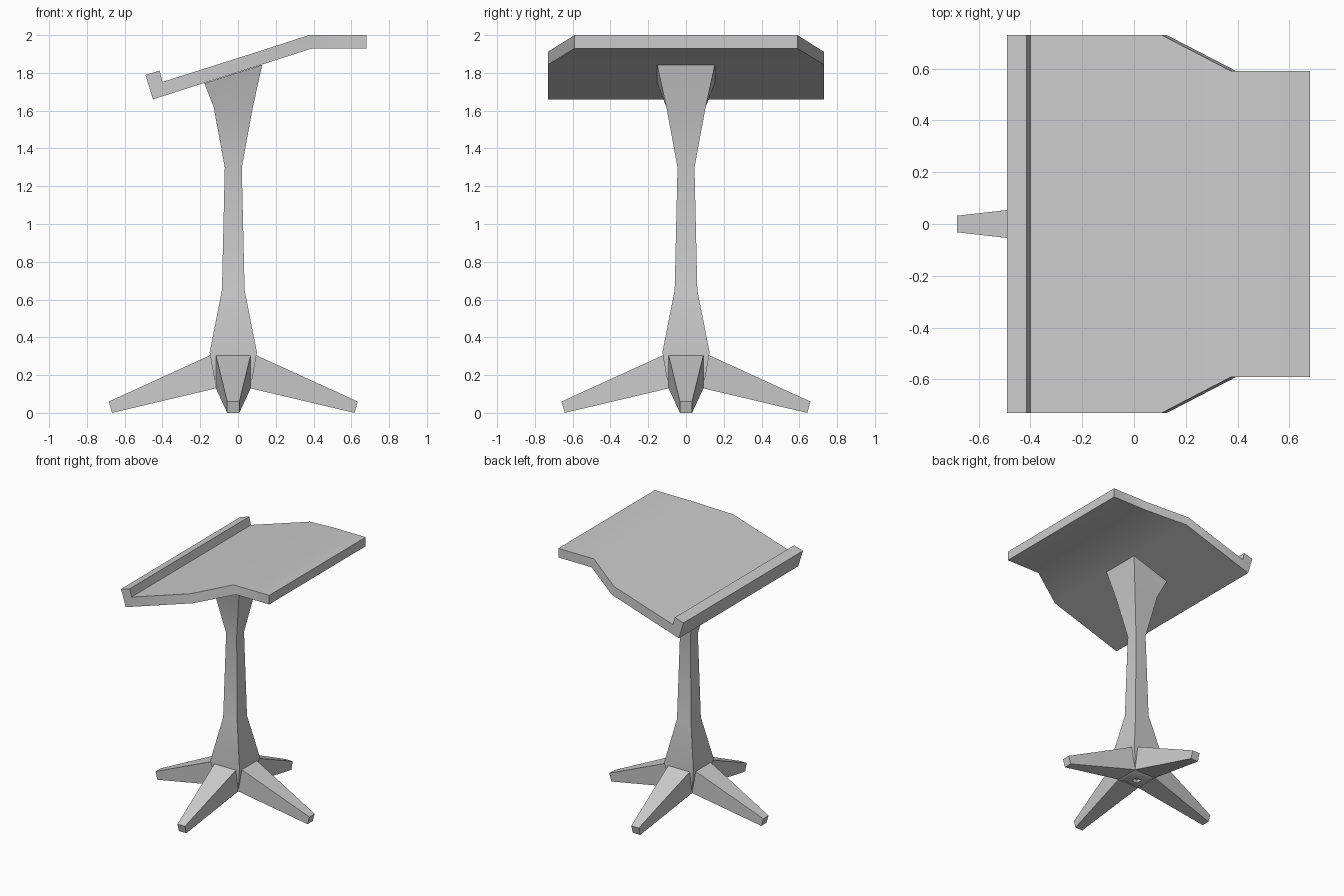
import bpy, bmesh, math
from mathutils import Matrix, Vector

cube = bpy.data.objects.get("Cube")
if cube:
    bpy.data.objects.remove(cube, do_unlink=True)

grey = bpy.data.materials.new("plain grey")
grey.use_nodes = True
colour = (0.6, 0.6, 0.6, 1)
grey.diffuse_color = colour
grey.node_tree.nodes["Principled BSDF"].inputs["Base Color"].default_value = colour

AXIS_X = -0.025  # the stand sits slightly off the desk centre


def finish(name, bm):
    bmesh.ops.recalc_face_normals(bm, faces=bm.faces[:])
    mesh = bpy.data.meshes.new(name)
    bm.to_mesh(mesh)
    bm.free()
    mesh.materials.append(grey)
    obj = bpy.data.objects.new(name, mesh)
    bpy.context.collection.objects.link(obj)
    bpy.ops.object.select_all(action='DESELECT')
    obj.select_set(True)
    bpy.context.view_layer.objects.active = obj
    bpy.ops.object.shade_smooth_by_angle(angle=math.radians(30))
    return obj


def bridge(bm, a, b):
    for i in range(len(a)):
        j = (i + 1) % len(a)
        bm.faces.new((a[i], a[j], b[j], b[i]))


def square(bm, half, z, rise=0.0):
    # Square ring; rise tilts it so the +x side is higher
    return [bm.verts.new((AXIS_X + sx * half, sy * half, z + sx * rise))
            for sx, sy in ((-1, -1), (1, -1), (1, 1), (-1, 1))]


# Tilted desk top with front lip: profile points (x, z, half width)
OUT, IN = 0.73, 0.59
profile = [(-0.49, 1.79, OUT), (-0.415, 1.812, OUT), (-0.40, 1.752, OUT),
           (0.105, 1.912, OUT), (0.375, 2.0, IN), (0.68, 2.0, IN),
           (0.68, 1.93, IN), (0.395, 1.93, IN), (0.125, 1.844, OUT),
           (-0.45, 1.66, OUT)]
bm = bmesh.new()
sides = [[bm.verts.new((x, s * w, z)) for x, z, w in profile] for s in (-1, 1)]
bridge(bm, *sides)
for side in sides:
    for ids in ((0, 1, 2, 9), (2, 3, 8, 9), (3, 4, 7, 8), (4, 5, 6, 7)):
        bm.faces.new([side[i] for i in ids])
finish("desk_top", bm)

# Square column, flared at both ends, with a small recess underneath
rings = [(0.025, 0.14, 0), (0.025, 0.115, 0), (0.06, 0.115, 0), (0.092, 0.13, 0),
         (0.125, 0.32, 0), (0.06, 0.65, 0), (0.045, 1.3, 0), (0.104, 1.62, 0),
         (0.153, 1.794, 0.049)]
bm = bmesh.new()
loops = [square(bm, *r) for r in rings]
for a, b in zip(loops, loops[1:]):
    bridge(bm, a, b)
bm.faces.new(loops[0])
bm.faces.new(loops[-1])
finish("column", bm)

# Four tapered legs
for k, name in enumerate(("left_leg", "back_leg", "right_leg", "front_leg")):
    bm = bmesh.new()
    turn = Matrix.Translation((AXIS_X, 0, 0)) @ Matrix.Rotation(k * math.pi / 2, 4, 'Z')

    def section(low, high, half):
        return [bm.verts.new(turn @ Vector((d, s * half, z)))
                for (d, z), s in ((low, -1), (low, 1), (high, 1), (high, -1))]

    root = section((0.092, 0.13), (0.122, 0.305), 0.092)
    tip = section((0.642, 0.0), (0.659, 0.06), 0.032)
    bridge(bm, root, tip)
    bm.faces.new(tip)
    finish(name, bm)
